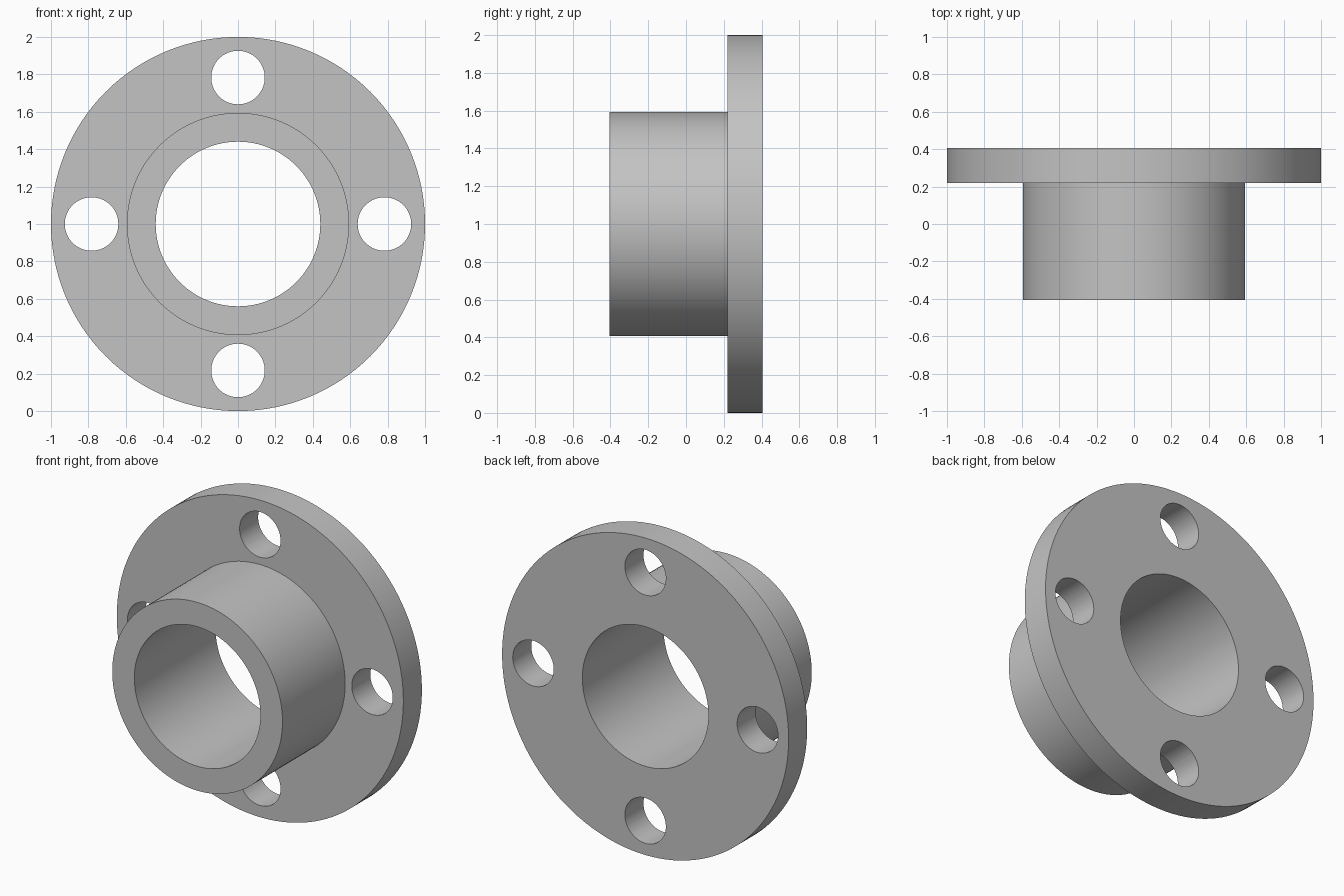
import bpy, bmesh, math
from mathutils import Matrix

if "Cube" in bpy.data.objects:
    bpy.data.objects.remove(bpy.data.objects["Cube"], do_unlink=True)

# Dimensions: the part's axis runs along y at height AXIS_Z
AXIS_Z = 1.0
FRONT, STEP, BACK = -0.405, 0.22, 0.405
BORE_R, HUB_R, FLANGE_R = 0.44, 0.594, 1.0
HOLE_R, HOLE_CIRCLE = 0.143, 0.783

steel = bpy.data.materials.new("plain_grey")
steel.use_nodes = True
colour = (0.55, 0.55, 0.55, 1)
steel.diffuse_color = colour
steel.node_tree.nodes["Principled BSDF"].inputs["Base Color"].default_value = colour


def new_object(name, bm):
    bmesh.ops.recalc_face_normals(bm, faces=bm.faces)
    mesh = bpy.data.meshes.new(name)
    bm.to_mesh(mesh)
    bm.free()
    mesh.materials.append(steel)
    obj = bpy.data.objects.new(name, mesh)
    bpy.context.collection.objects.link(obj)
    return obj


# Flanged sleeve: stepped section turned around the axis
bm = bmesh.new()
section = [(BORE_R, FRONT), (HUB_R, FRONT), (HUB_R, STEP),
           (FLANGE_R, STEP), (FLANGE_R, BACK), (BORE_R, BACK)]
verts = [bm.verts.new((r, y, AXIS_Z)) for r, y in section]
edges = [bm.edges.new((v, verts[i - 1])) for i, v in enumerate(verts)]
bmesh.ops.spin(bm, geom=verts + edges, cent=(0, 0, AXIS_Z), axis=(0, 1, 0),
               angle=math.tau, steps=128, use_merge=True)
bmesh.ops.remove_doubles(bm, verts=bm.verts, dist=0.0001)
flange = new_object("flanged_sleeve", bm)

# Bolt hole cutters, four around the flange
bm = bmesh.new()
for i in range(4):
    a = i * math.pi / 2
    place = Matrix.Translation((HOLE_CIRCLE * math.cos(a), (STEP + BACK) / 2,
                                AXIS_Z + HOLE_CIRCLE * math.sin(a)))
    bmesh.ops.create_cone(bm, cap_ends=True, segments=64, radius1=HOLE_R,
                          radius2=HOLE_R, depth=0.4,
                          matrix=place @ Matrix.Rotation(math.pi / 2, 4, 'X'))
cutter = new_object("bolt_hole_cutter", bm)
cutter.hide_render = True

# Cut the holes, then smooth the round walls and keep the rims sharp
cut = flange.modifiers.new("bolt_holes", 'BOOLEAN')
cut.operation = 'DIFFERENCE'
cut.solver = 'EXACT'
cut.object = cutter
bpy.ops.object.select_all(action='DESELECT')
flange.select_set(True)
bpy.context.view_layer.objects.active = flange
bpy.ops.object.modifier_apply(modifier=cut.name)
bpy.data.objects.remove(cutter, do_unlink=True)
bpy.ops.object.shade_smooth_by_angle(angle=math.radians(30))
